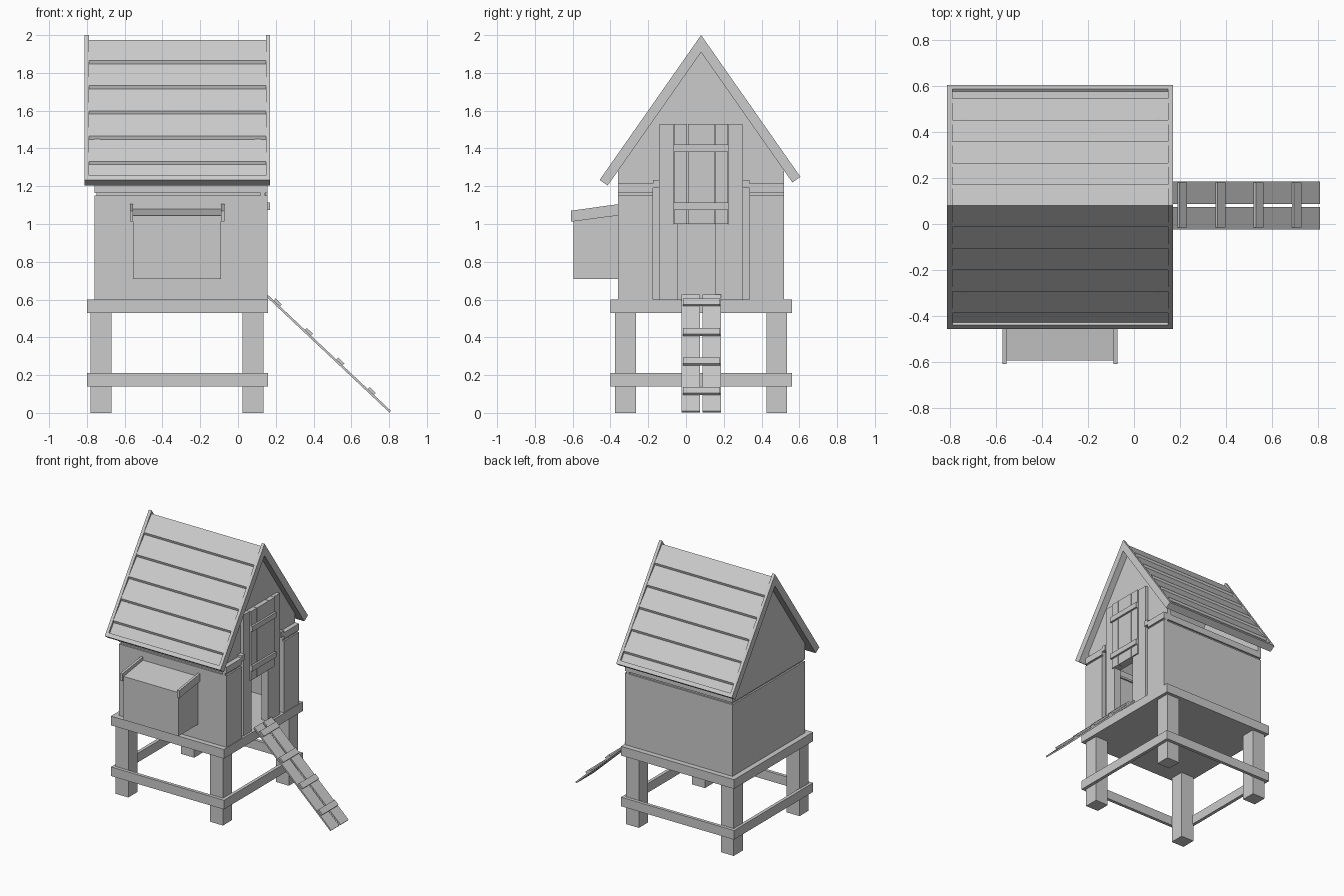
import bpy, bmesh, math
from mathutils import Matrix, Vector

if "Cube" in bpy.data.objects:
    bpy.data.objects.remove(bpy.data.objects["Cube"], do_unlink=True)

grey = bpy.data.materials.new("plain_grey")
grey.use_nodes = True
grey.diffuse_color = (0.6, 0.6, 0.6, 1)
grey.node_tree.nodes["Principled BSDF"].inputs["Base Color"].default_value = (0.6, 0.6, 0.6, 1)


def finish(name, bm):
    bmesh.ops.recalc_face_normals(bm, faces=bm.faces)
    mesh = bpy.data.meshes.new(name)
    bm.to_mesh(mesh)
    bm.free()
    mesh.materials.append(grey)
    obj = bpy.data.objects.new(name, mesh)
    bpy.context.collection.objects.link(obj)
    return obj


def box(name, x, y, z):
    """Box from (min, max) pairs."""
    bm = bmesh.new()
    size = [b - a for a, b in (x, y, z)]
    mid = [(a + b) / 2 for a, b in (x, y, z)]
    bmesh.ops.create_cube(bm, size=1, matrix=Matrix.Translation(mid) @ Matrix.Diagonal((*size, 1)))
    return finish(name, bm)


def extrude_x(name, profile, x0, x1):
    """Closed (y, z) profile swept along x."""
    bm = bmesh.new()
    face = bm.faces.new([bm.verts.new((x0, y, z)) for y, z in profile])
    out = bmesh.ops.extrude_face_region(bm, geom=[face])
    verts = [v for v in out["geom"] if isinstance(v, bmesh.types.BMVert)]
    bmesh.ops.translate(bm, verts=verts, vec=(x1 - x0, 0, 0))
    return finish(name, bm)


# Main extents
X0, X1, XF = -0.76, 0.12, 0.155       # house back, door wall, door trim
Y0, Y1 = -0.36, 0.52
PX, PY = (-0.80, 0.16), (-0.40, 0.56)  # platform
FLOOR, MID = 0.6, 0.08
T = 0.03                               # wall thickness

# Stand: platform, legs and lower rails
box("platform", PX, PY, (0.53, FLOOR))
for side, x in (("right", -0.78), ("left", 0.025)):
    for end, y in (("front", -0.375), ("back", 0.425)):
        box(f"{end}_{side}_leg", (x, x + 0.11), (y, y + 0.11), (0, 0.53))
R = 0.025
RZ = (0.14, 0.21)
box("front_rail", PX, (PY[0], PY[0] + R), RZ)
box("back_rail", PX, (PY[1] - R, PY[1]), RZ)
box("right_rail", (PX[0], PX[0] + R), (PY[0] + R, PY[1] - R), RZ)
box("left_rail", (PX[1] - R, PX[1]), (PY[0] + R, PY[1] - R), RZ)

# Hollow house walls, with grooves around an upper band
DOOR = (-0.045, 0.155)
for label, inset, z in (("wall", 0, (FLOOR, 1.15)), ("groove", 0.012, (1.15, 1.165)),
                        ("band", 0, (1.165, 1.215))):
    a, b = Y0 + inset, Y1 - inset
    x = X0 + inset
    box(f"front_{label}", (x, X1), (a, a + T), z)
    box(f"back_{label}", (x, X1), (b - T, b), z)
    box(f"right_{label}", (x, x + T), (a + T, b - T), z)
    if label != "wall":
        box(f"left_{label}", (X1 - T, X1), (a + T, b - T), z)
box("door_wall_front", (X1 - T, X1), (Y0 + T, DOOR[0]), (FLOOR, 1.15))
box("door_wall_back", (X1 - T, X1), (DOOR[1], Y1 - T), (FLOOR, 1.15))
box("door_wall_top", (X1 - T, X1), DOOR, (1.0, 1.15))

# Corner boards beside the door
for end, y in (("front", (Y0, -0.175)), ("back", (0.335, Y1))):
    box(f"{end}_corner_board", (X1, XF), y, (FLOOR, 1.15))
    box(f"{end}_corner_groove", (X1, XF - 0.012), y, (1.15, 1.165))
    box(f"{end}_corner_band", (X1, XF), y, (1.165, 1.215))
for end, y in (("front", -0.175), ("back", 0.30)):
    box(f"{end}_band_stop", (X1, XF), (y, y + 0.035), (1.19, 1.232))

# Gables tucked under the roof
SLOPE = 1.427
EAVE_Z = 1.215
apex = 1.925
half = (apex - EAVE_Z) / SLOPE
cut = apex - SLOPE * (Y1 - MID)
gable = [(Y0, EAVE_Z), (Y1, EAVE_Z), (Y1, max(cut, EAVE_Z) + 0.06), (MID, apex), (Y0, max(cut, EAVE_Z) + 0.06)]
for name, x in (("right_gable", X0), ("left_gable", X1 - T)):
    extrude_x(name, gable, x, x + T)

# Doorway frame and raised plank door
for end, y in (("front", (-0.14, DOOR[0])), ("back", (DOOR[1], 0.30))):
    box(f"{end}_door_jamb", (X1, XF - 0.01), y, (FLOOR, 1.0))
for end, y in (("front", (-0.14, -0.066)), ("back", (0.225, 0.30))):
    box(f"{end}_door_track", (X1, XF - 0.01), y, (1.0, 1.53))
edges = [-0.066, 0.008, 0.155, 0.225]
for i in range(3):
    box(f"door_plank_{i + 1}", (X1, XF), (edges[i] + 0.002, edges[i + 1] - 0.002), (1.0, 1.53))
for i, z in enumerate((1.075, 1.38)):
    box(f"door_batten_{i + 1}", (XF, 0.17), (-0.066, 0.225), (z, z + 0.04))

# Roof: overlapping boards held in a raised border
d = math.hypot(1, SLOPE)
RIDGE, THICK, PITCH = 2.0, 0.052, 0.163


def on_slope(side, s, h):
    """Point s down the slope and h above its outer surface."""
    return (MID + side * (s + h * SLOPE) / d, RIDGE - (s * SLOPE - h) / d)


def roof_point(side, s, h):
    return (MID, RIDGE + h * d) if s == 0 else on_slope(side, s, h)


def slope_points(side, length, boards):
    pts = [on_slope(side, length, -THICK), on_slope(side, length, 0)]
    if boards:
        low = -0.015
        pts += [on_slope(side, length - 0.03, 0), on_slope(side, length - 0.03, low)]
        for i in range(5, 0, -1):
            pts += [on_slope(side, i * PITCH + 0.012, low), on_slope(side, i * PITCH, -0.001)]
    return pts


def roof_profile(boards):
    front = slope_points(-1, 0.936, boards)
    back = slope_points(1, 0.916, boards)
    top = (MID, RIDGE - (0.025 if boards else 0))
    return front + [top] + back[::-1] + [(MID, RIDGE - THICK * d)]


extrude_x("roof_boards", roof_profile(True), -0.79, 0.147)
extrude_x("right_barge_board", roof_profile(False), -0.813, -0.79)
extrude_x("left_barge_board", roof_profile(False), 0.147, 0.17)

# Nest box with a sloping lid between two side strips
NY = -0.595
extrude_x("nest_box", [(NY, 0.71), (Y0, 0.71), (Y0, 1.08), (NY, 1.045)], -0.555, -0.09)
for side, x in (("right", -0.573), ("left", -0.09)):
    extrude_x(f"{side}_lid_strip", [(-0.61, 1.012), (Y0, 1.045), (Y0, 1.105), (-0.61, 1.07)], x, x + 0.018)

# Ramp: two planks and four cleats
start, end = Vector((0.152, 0, 0.622)), Vector((0.806, 0, 0.006))
run = end - start
angle = math.atan2(-run.z, run.x)


def ramp_box(name, s, y, h):
    obj = box(name, s, y, h)
    obj.data.transform(Matrix.Translation(start) @ Matrix.Rotation(angle, 4, "Y"))


for i, y in enumerate((-0.025, 0.088)):
    ramp_box(f"ramp_plank_{i + 1}", (0, run.length), (y, y + 0.098), (-0.006, 0.006))
for i in range(4):
    s = 0.045 + i * 0.228
    ramp_box(f"ramp_cleat_{i + 1}", (s, s + 0.045), (-0.015, 0.18), (0.006, 0.02))
